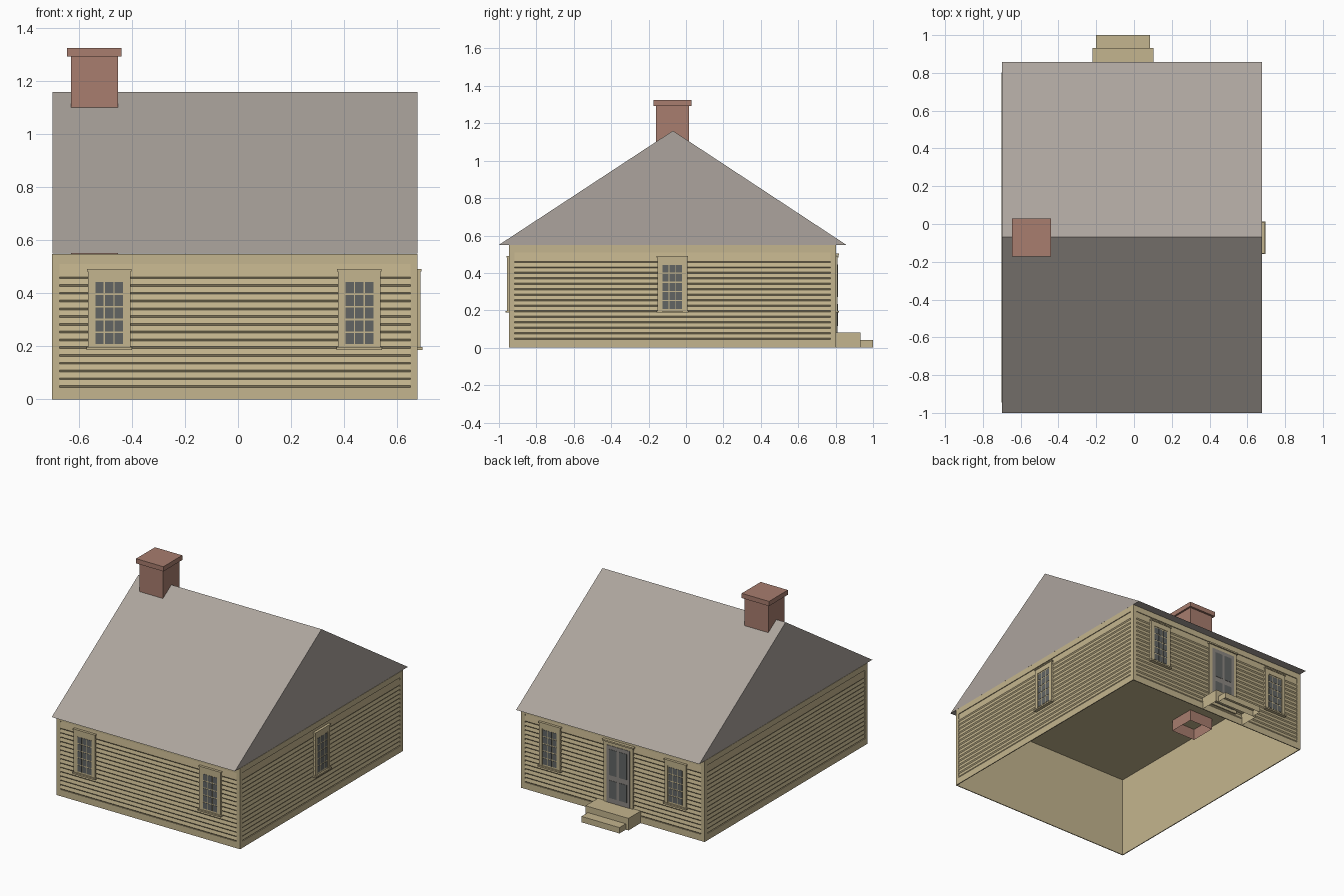
import bpy, bmesh
from math import radians
from mathutils import Matrix, Vector

cube = bpy.data.objects.get("Cube")
if cube:
    bpy.data.objects.remove(cube)


def material(name, r, g, b):
    rgba = [((c / 255 + 0.055) / 1.055) ** 2.4 for c in (r, g, b)] + [1]
    m = bpy.data.materials.new(name)
    m.use_nodes = True
    m.diffuse_color = rgba
    m.node_tree.nodes["Principled BSDF"].inputs["Base Color"].default_value = rgba
    return m


TAN = material("tan paint", 196, 181, 142)
GREY = material("grey roof", 172, 164, 157)
BRICK = material("red brick", 168, 125, 110)
GLASS = material("dark glass", 98, 101, 100)
DOOR = material("door grey", 140, 135, 130)
MATS = [TAN, GLASS, DOOR]


def box(bm, lo, hi, mat=0, open_sides=()):
    """Axis-aligned box; faces whose normal is in open_sides are left out."""
    size = [b - a for a, b in zip(lo, hi)]
    mid = [(a + b) / 2 for a, b in zip(lo, hi)]
    mtx = Matrix.Translation(mid) @ Matrix.Diagonal((*size, 1))
    verts = bmesh.ops.create_cube(bm, size=1, matrix=mtx)["verts"]
    faces = {f for v in verts for f in v.link_faces}
    for f in faces:
        f.material_index = mat
        f.normal_update()
    gone = [f for f in faces if any(f.normal.dot(Vector(n)) > 0.9 for n in open_sides)]
    if gone:
        bmesh.ops.delete(bm, geom=gone, context="FACES")


def extrude_profile(bm, points, x0, x1, caps=True):
    """Sweep (y, z) points along x."""
    a, b = [[bm.verts.new((x, y, z)) for y, z in points] for x in (x0, x1)]
    n = len(points)
    for i in range(n if caps else n - 1):
        j = (i + 1) % n
        bm.faces.new((a[i], b[i], b[j], a[j]))
    if caps:
        bm.faces.new(a)
        bm.faces.new(b[::-1])
        bmesh.ops.recalc_face_normals(bm, faces=bm.faces[:])


def finish(name, bm, mats, place=Matrix()):
    me = bpy.data.meshes.new(name)
    bm.to_mesh(me)
    bm.free()
    for m in mats:
        me.materials.append(m)
    ob = bpy.data.objects.new(name, me)
    ob.matrix_world = place
    bpy.context.collection.objects.link(ob)
    return ob


def on_wall(x, y, turn):
    return Matrix.Translation((x, y, 0)) @ Matrix.Rotation(radians(turn), 4, "Z")


# Wall shell, open underneath, with a flat ceiling
X0, X1, Y0, Y1, EAVE = -0.695, 0.672, -0.94, 0.795, 0.55
UP, DOWN = (0, 0, 1), (0, 0, -1)
DEPTH = 0.006
bm = bmesh.new()
box(bm, (X0, Y0, 0), (X1, Y1, EAVE - 0.004), open_sides=[DOWN])
finish("wall_shell", bm, [TAN])

# Lapped siding framed by flat boards, one set per wall
cx, cy = (X0 + X1) / 2, (Y0 + Y1) / 2
half_x, half_y = (X1 - X0) / 2, (Y1 - Y0) / 2
LOW, HIGH, PITCH, ROWS = 0.045, 0.51, 0.0293, 15
WALLS = {
    "front": (on_wall(cx, Y0, 0), half_x),
    "back": (on_wall(cx, Y1, 180), half_x),
    "left": (on_wall(X1, cy, 90), half_y),
    "right": (on_wall(X0, cy, -90), half_y),
}
for side, (place, half) in WALLS.items():
    bm = bmesh.new()
    inner = half - 0.022
    for i in range(ROWS):
        z = LOW + i * PITCH
        top = HIGH if i == ROWS - 1 else z + PITCH
        extrude_profile(bm, [(-0.0005, z), (-DEPTH, z + 0.007), (-0.0005, top)],
                        -inner, inner, caps=False)
    finish(side + "_siding", bm, [TAN], place)
    bm = bmesh.new()
    box(bm, (-half, -DEPTH, 0), (half, 0, LOW))
    box(bm, (-half, -DEPTH, HIGH), (half, 0, EAVE - 0.001))
    for s in (-1, 1):
        a, b = sorted((s * inner, s * (half + DEPTH)))
        box(bm, (a, -DEPTH, 0), (b, 0, EAVE - 0.001))
    finish(side + "_frame_boards", bm, [TAN], place)


# Windows: casing, sill, cap and a grid of panes
def window(name, place):
    bm = bmesh.new()
    box(bm, (-0.08, -0.013, 0.195), (0.08, 0, 0.485))
    box(bm, (-0.086, -0.024, 0.187), (0.086, 0, 0.197))
    box(bm, (-0.084, -0.02, 0.483), (0.084, 0, 0.491))
    for s in (-1, 1):
        a, b = sorted((s * 0.056, s * 0.08))
        box(bm, (a, -0.016, 0.197), (b, -0.012, 0.483))
    box(bm, (-0.056, -0.016, 0.45), (0.056, -0.012, 0.483))
    for col in (-1, 0, 1):
        for row in range(5):
            x, z = col * 0.0365, 0.229 + row * 0.0482
            box(bm, (x - 0.0158, -0.0145, z - 0.0208),
                (x + 0.0158, -0.0125, z + 0.0208), 1)
    finish(name, bm, MATS, place)


for label, x in (("right", -0.486), ("left", 0.458)):
    window("front_window_" + label, on_wall(x, Y0, 0))
    window("back_window_" + label, on_wall(x, Y1, 180))
window("side_window", on_wall(X1, -0.073, 90))

# Back door: casing, cap, grey leaf and four dark panels
bm = bmesh.new()
box(bm, (-0.11, -0.013, 0.06), (0.11, 0, 0.495))
box(bm, (-0.118, -0.022, 0.493), (0.118, 0, 0.503))
box(bm, (-0.088, -0.016, 0.08), (0.088, -0.012, 0.47), 2)
for s in (-1, 1):
    a, b = sorted((s * 0.01, s * 0.066))
    for z0, z1 in ((0.115, 0.235), (0.27, 0.445)):
        box(bm, (a, -0.018, z0), (b, -0.015, z1), 1)
finish("back_door", bm, MATS, on_wall(-0.057, Y1, 180))

# Back steps
bm = bmesh.new()
box(bm, (-0.22, Y1, 0), (0.103, 0.932, 0.082), open_sides=[DOWN])
box(bm, (-0.2, 0.932, 0), (0.085, 1.0, 0.04), open_sides=[DOWN])
finish("back_steps", bm, [TAN])

# Gabled roof
bm = bmesh.new()
extrude_profile(bm, [(-1.0, EAVE), (0.857, EAVE), (-0.07, 1.16)], -0.7, 0.677)
finish("gable_roof", bm, [GREY])

# Chimney stack, open below, and its cap
bm = bmesh.new()
box(bm, (-0.63, -0.16, 0.47), (-0.452, 0.016, 1.295), open_sides=[UP, DOWN])
box(bm, (-0.645, -0.173, 1.293), (-0.44, 0.03, 1.325))
finish("chimney", bm, [BRICK])
